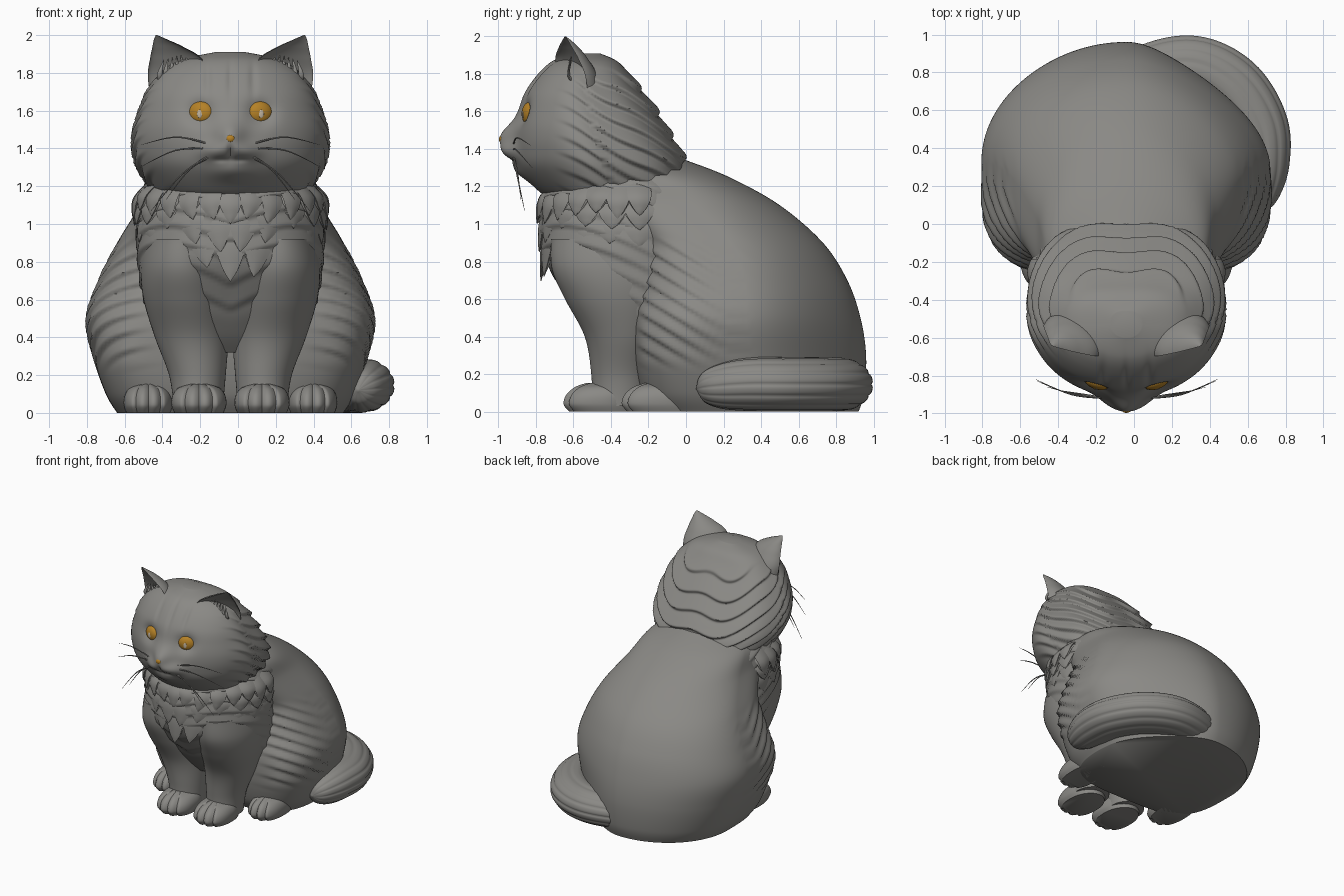
import bpy, bmesh, math, random
from mathutils import Vector, Matrix

if "Cube" in bpy.data.objects:
    bpy.data.objects.remove(bpy.data.objects["Cube"])

random.seed(4)
CX = -0.04  # symmetry plane of the cat


def material(name, rgb):
    m = bpy.data.materials.new(name)
    m.diffuse_color = (*rgb, 1)
    m.use_nodes = True
    m.node_tree.nodes["Principled BSDF"].inputs["Base Color"].default_value = m.diffuse_color
    return m


FUR = material("grey fur", (0.255, 0.25, 0.235))
AMBER = material("amber", (0.46, 0.22, 0.02))
GLINT = material("pale glint", (0.55, 0.47, 0.36))


def finish(name, bm, mat, angle=50):
    bmesh.ops.recalc_face_normals(bm, faces=bm.faces)
    me = bpy.data.meshes.new(name)
    bm.to_mesh(me)
    bm.free()
    me.materials.append(mat)
    me.shade_smooth()
    me.set_sharp_from_angle(angle=math.radians(angle))
    ob = bpy.data.objects.new(name, me)
    bpy.context.collection.objects.link(ob)
    return ob


def spline(keys, k):
    """Catmull-Rom samples through tuples of any length."""
    out = []
    for i in range(len(keys) - 1):
        a, b, c, d = keys[max(i - 1, 0)], keys[i], keys[i + 1], keys[min(i + 2, len(keys) - 1)]
        for j in range(k):
            t = j / k
            out.append([0.5 * (2 * q + (r - p) * t + (2 * p - 5 * q + 4 * r - s) * t * t
                               + (3 * q - p - 3 * r + s) * t ** 3) for p, q, r, s in zip(a, b, c, d)])
    return out + [list(keys[-1])]


def skin(bm, rings):
    rows = [[bm.verts.new(p) for p in r] for r in rings]
    n = len(rows[0])
    for a, b in zip(rows, rows[1:]):
        for i in range(n):
            bm.faces.new((a[i], a[(i + 1) % n], b[(i + 1) % n], b[i]))
    bm.faces.new(rows[0])
    bm.faces.new(rows[-1])


def loft(name, keys, deform=None, nf=2, nb=2, seg=64, k=8, side=1, angle=60):
    """Stack of superellipses; keys are (z, x, half width, front y, back y)."""
    rings = []
    for z, x, rx, yf, yb in spline(keys, k):
        ring, ry = [], (yb - yf) / 2
        for i in range(seg):
            a = 2 * math.pi * i / seg
            c, s = math.cos(a), math.sin(a)
            e = 2 / (nf if s < 0 else nb)
            d = Vector((math.copysign(abs(c) ** e, c), math.copysign(abs(s) ** e, s), 0))
            p = Vector((x + rx * d.x, (yf + yb) / 2 + ry * d.y, z))
            if deform:
                p = deform(p, d, ry)
            ring.append((CX + side * p.x, p.y, p.z))
        rings.append(ring)
    bm = bmesh.new()
    skin(bm, rings)
    return finish(name, bm, FUR, angle)


def sweep(bm, keys, out, k=6, seg=10, ridges=0, depth=0):
    """Tube through (x, y, z, half width, half thickness) keys."""
    pts = spline(keys, k)
    rings = []
    for i, p in enumerate(pts):
        t = Vector(pts[min(i + 1, len(pts) - 1)][:3]) - Vector(pts[max(i - 1, 0)][:3])
        u = t.cross(Vector(out)).normalized()
        v = u.cross(t).normalized()
        ring = []
        for j in range(seg):
            a = 2 * math.pi * j / seg
            r = 1 - depth * (1 - abs(math.sin(ridges * a / 2))) ** 2
            ring.append(Vector(p[:3]) + r * (u * p[3] * math.cos(a) + v * p[4] * math.sin(a)))
        rings.append(ring)
    skin(bm, rings)


def blob(bm, c, r, yaw=0):
    m = Matrix.Translation(c) @ Matrix.Rotation(yaw, 4, 'Z') @ Matrix.Diagonal((*r, 1))
    bmesh.ops.create_uvsphere(bm, u_segments=28, v_segments=18, radius=1, matrix=m)


def step(a, b, x):
    t = min(max((x - a) / (b - a), 0), 1)
    return t * t * (3 - 2 * t)


def shingle(t):
    """Fur layer profile: thick at the lower hem, thin at the top."""
    f = t % 1
    return (f / .22 if f < .22 else (1 - f) / .78) - .5


# Body with haunches, a little slimmer at the back right
def body_fur(p, d, ry):
    w = step(.4, .0, p.y) * step(-.28, -.2, p.y) * step(.2, .35, p.z) * step(.95, .8, p.z)
    q = p + d * .02 * w * shingle((p.z + .6 * p.y) * 11)
    if p.x > 0 and p.y > .2:
        q.x *= 1 - .42 * ((p.y - .2) / .76) ** 2
    return q


loft("body", [(0, 0, .60, -.18, .92), (.1, 0, .66, -.24, .95), (.3, 0, .73, -.28, .96),
              (.5, 0, .765, -.28, .93), (.7, 0, .70, -.24, .86), (.9, 0, .60, -.25, .73),
              (1.1, 0, .48, -.42, .50), (1.25, 0, .41, -.5, .23), (1.34, 0, .25, -.5, .0)],
     body_fur, nf=3.6, seg=160, k=14)


# Chest
def chest_fur(p, d, ry):
    w = step(.05, -.25, p.y) * step(.45, .6, p.z)
    return p + d * .014 * w * shingle((p.z - .4 * abs(p.x) + .45 * p.y) * 11)


loft("chest", [(.32, 0, .30, -.40, .0), (.42, 0, .39, -.49, .1), (.6, 0, .46, -.62, .2),
               (.8, 0, .49, -.75, .2), (.95, 0, .495, -.78, .2), (1.1, 0, .48, -.78, .22),
               (1.2, 0, .46, -.74, .18), (1.3, 0, .38, -.6, .04)],
     chest_fur, nf=2.1, seg=150, k=12)

# Head: face bumps are (x, z, height, width, tallness)
BUMPS = [(0, 1.465, .07, .075, .075), (.075, 1.385, .05, .085, .05), (-.075, 1.385, .05, .085, .05),
         (0, 1.28, .03, .11, .05), (.16, 1.59, -.04, .07, .065), (-.16, 1.59, -.04, .07, .065),
         (0, 1.38, -.025, .014, .04), (.05, 1.34, -.012, .04, .014), (-.05, 1.34, -.012, .04, .014),
         (0, 1.77, -.012, .016, .09), (.12, 1.77, -.012, .02, .09), (-.12, 1.77, -.012, .02, .09)]


def head_shape(p, d, ry):
    wave = .15 * math.sin(7 * math.atan2(d.y, abs(d.x)))
    w = step(-.72, -.45, p.y) * step(1.86, 1.7, p.z)
    q = p + d * .03 * w * shingle((p.z + .55 * p.y) * 12 + wave)
    if p.y < -.55:
        q.y -= sum(h * math.exp(-((p.x - x) / a) ** 2 - ((p.z - z) / b) ** 2) for x, z, h, a, b in BUMPS)
    return q


loft("head", [(1.12, 0, .30, -.70, -.2), (1.18, 0, .41, -.79, -.03), (1.3, 0, .49, -.89, .01),
              (1.4, 0, .515, -.915, -.03), (1.5, 0, .51, -.915, -.09), (1.6, 0, .48, -.895, -.15),
              (1.7, 0, .44, -.86, -.22), (1.8, 0, .37, -.79, -.3), (1.87, 0, .26, -.71, -.37),
              (1.91, 0, .08, -.6, -.46)], head_shape, nb=2.7, seg=220, k=13)


# Ears: crescent sections opening forward and outward
def ear_shape(p, d, ry):
    if d.y < 0:
        p.y += 1.4 * ry * -d.y
    pivot = Vector((.31, -.6, 0))
    return pivot + Matrix.Rotation(math.radians(25), 3, 'Z') @ (p - pivot)


# Paws: toe creases at the front
def toes(p, d, ry):
    if d.y < 0:
        p.y += .025 * -d.y * sum(math.exp(-((d.x - u) / .09) ** 2) for u in (-.5, 0, .5))
    return p


for side, label in ((-1, "left"), (1, "right")):
    loft("ear_" + label, [(1.62, .27, .17, -.72, -.42), (1.78, .275, .178, -.73, -.46),
                          (1.88, .28, .145, -.73, -.52), (1.94, .315, .085, -.72, -.58),
                          (1.975, .345, .04, -.70, -.63), (2.0, .365, .004, -.68, -.67)],
         ear_shape, seg=48, side=side)

    # Ear tufts
    bm = bmesh.new()
    for i in range(6):
        x0, z0 = .20 + .032 * i, 1.77 - .006 * i
        sweep(bm, [(CX + side * x0, -.58, z0, .016, .01), (CX + side * (x0 + .015), -.625, z0 + .05, .014, .008),
                   (CX + side * (x0 * .7 + .10), -.61, z0 + .13, .001, .001)], (0, -1, 0), k=4, seg=6)
    finish("ear_tuft_" + label, bm, FUR)

    # Eyes
    bm = bmesh.new()
    blob(bm, (CX + side * .157, -.832, 1.588), (.07, .04, .062), side * .35)
    finish("eye_" + label, bm, AMBER)
    bm = bmesh.new()
    blob(bm, (CX + side * .157 + side * .006, -.870, 1.583), (.014, .004, .022), side * .2)
    finish("eye_glint_" + label, bm, GLINT)

    # Whiskers
    bm = bmesh.new()
    for z0, x, y, z in ((1.42, .47, -.83, 1.42), (1.40, .48, -.82, 1.30), (1.37, .42, -.86, 1.07), (1.36, .34, -.88, 1.13)):
        sweep(bm, [(CX + side * .10, -.92, z0, .005, .005),
                   (CX + side * (.05 + x * .5), -.90, (z0 + z) / 2 + .04, .004, .004),
                   (CX + side * x, y, z, .001, .001)], (0, -.3, 1), seg=6)
    finish("whiskers_" + label, bm, FUR)

    # Front leg
    loft("front_leg_" + label, [(.03, .17, .13, -.50, -.2), (.2, .175, .15, -.505, -.18), (.4, .205, .195, -.54, -.12),
                                (.6, .235, .225, -.645, -.05), (.76, .25, .225, -.715, 0), (.92, .25, .2, -.72, 0)],
         seg=64, side=side)

    # Paws
    for part, x, w, yf, yb in (("front_paw_", .167, .145, -.655, -.25), ("hind_paw_", .435, .13, -.345, .1)):
        loft(part + label, [(0, x, w * .9, yf + .03, yb), (.04, x, w, yf, yb), (.09, x, w * .97, yf + .015, yb),
                            (.13, x, w * .78, yf + .06, yb), (.152, x, w * .4, yf + .12, yb)],
             toes, nf=2.5, seg=72, side=side)

# Nose tip
bm = bmesh.new()
blob(bm, (CX, -.983, 1.452), (.022, .014, .02))
finish("nose", bm, AMBER)

# Neck ruff: tiers of flat locks, longest at the middle of the chest
bm = bmesh.new()
for tier, (top, drop, count, lift) in enumerate(((1.08, .20, 11, -.012), (1.15, .17, 12, .0), (1.22, .17, 15, .008))):
    for i in range(count):
        a = math.radians(-95 + 190 * i / (count - 1))
        mid = max(math.cos(a), 0) ** 6
        length = drop * random.uniform(.85, 1.15) + mid * (.19 - .07 * tier)

        def at(z, push, swing=0):
            b = a * (1 - swing * mid)
            return (CX + (.475 + push) * math.sin(b), -.29 - (.46 + push) * math.cos(b), z)
        w = 1.7 / count
        sweep(bm, [(*at(top, -.05), w * .6, .012), (*at(top - length * .45, .012 + lift, .1), w * .62, .02),
                   (*at(top - length * .8, .028 + lift, .25), w * .33, .014),
                   (*at(top - length, .035 + lift, .35), .002, .002)],
              (math.sin(a), -math.cos(a), 0), k=5, seg=14, ridges=6, depth=.25)
finish("neck_ruff", bm, FUR, 60)

# Tail curled around the right side
bm = bmesh.new()
sweep(bm, [(-.15, .70, .14, .10, .12), (.05, .78, .14, .16, .135), (.3, .815, .145, .182, .143), (.50, .71, .145, .195, .145),
           (.63, .52, .145, .185, .145), (.66, .33, .145, .165, .142), (.655, .18, .135, .125, .12),
           (.64, .09, .125, .07, .075), (.635, .055, .12, .005, .005)], (0, 0, 1), k=8, seg=100, ridges=14, depth=.05)
for v in bm.verts:
    v.co.z = max(v.co.z, 0)
finish("tail", bm, FUR, 70)
